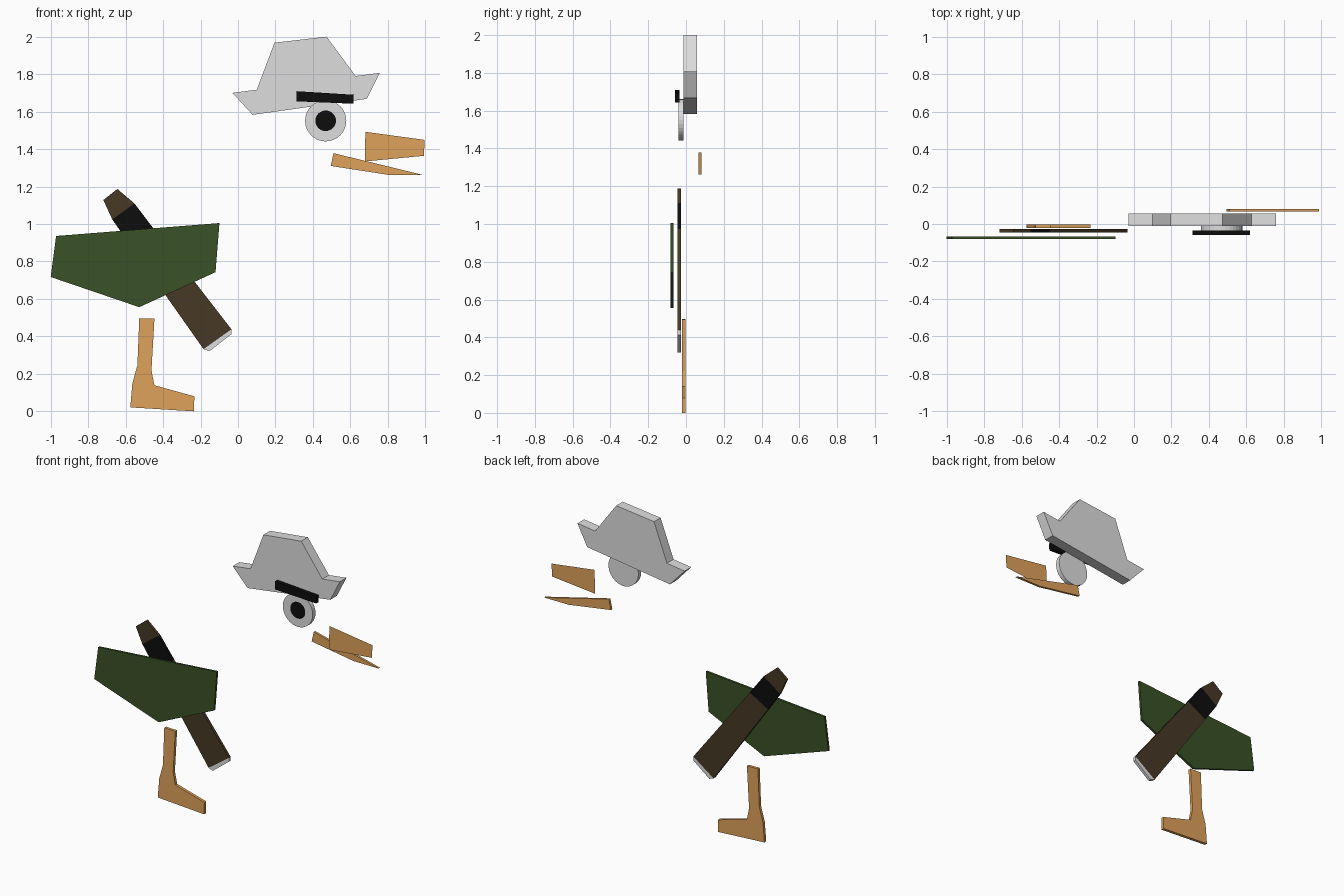
import bpy, bmesh, math

if "Cube" in bpy.data.objects:
    bpy.data.objects.remove(bpy.data.objects["Cube"])


def material(name, rgb):
    m = bpy.data.materials.new(name)
    m.diffuse_color = (*rgb, 1)
    m.use_nodes = True
    m.node_tree.nodes["Principled BSDF"].inputs["Base Color"].default_value = m.diffuse_color
    return m


GREY = material("light grey", (0.73, 0.73, 0.73))
ORANGE = material("orange tan", (0.738, 0.361, 0.105))
GREEN = material("dark green", (0.042, 0.084, 0.020))
BROWN = material("dark brown", (0.063, 0.040, 0.019))
BLACK = material("black", (0.004, 0.004, 0.004))


def finish(name, bm, mats):
    bmesh.ops.recalc_face_normals(bm, faces=bm.faces)
    mesh = bpy.data.meshes.new(name)
    bm.to_mesh(mesh)
    bm.free()
    for m in mats:
        mesh.materials.append(m)
    ob = bpy.data.objects.new(name, mesh)
    bpy.context.collection.objects.link(ob)
    return ob


def slab(name, outline, front, back, mat):
    """Flat cut-out: an (x, z) outline given depth along y."""
    bm = bmesh.new()
    face = bm.faces.new([bm.verts.new((x, front, z)) for x, z in outline])
    ext = bmesh.ops.extrude_face_region(bm, geom=[face], use_keep_orig=True)
    for v in ext["geom"]:
        if isinstance(v, bmesh.types.BMVert):
            v.co.y = back
    return finish(name, bm, [mat])


# Hat and its band
slab("hat", [(-0.03, 1.70), (0.10, 1.717), (0.195, 1.968), (0.473, 2.0),
             (0.628, 1.79), (0.757, 1.807), (0.687, 1.668), (0.078, 1.583)],
     -0.012, 0.057, GREY)
slab("hat_band", [(0.313, 1.709), (0.618, 1.69), (0.616, 1.642), (0.313, 1.655)],
     -0.059, -0.035, BLACK)

# Beak: the upper half is a single sheet, the lower half a thin slab
bm = bmesh.new()
bm.faces.new([bm.verts.new((x, -0.012, z)) for x, z in
              [(0.677, 1.334), (0.992, 1.364), (0.997, 1.449), (0.68, 1.492)]])
bm.faces.ensure_lookup_table()
if bm.faces[0].normal.y > 0:
    bm.faces[0].normal_flip()
mesh = bpy.data.meshes.new("upper_beak")
bm.to_mesh(mesh)
bm.free()
mesh.materials.append(ORANGE)
bpy.context.collection.objects.link(bpy.data.objects.new("upper_beak", mesh))
slab("lower_beak", [(0.51, 1.378), (0.987, 1.262), (0.805, 1.262), (0.495, 1.31)],
     0.066, 0.081, ORANGE)

# Eye: a disc whose front face is inset for the pupil
bm = bmesh.new()
rings = []
for radius, y in ((0.11, -0.012), (0.11, -0.041), (0.055, -0.041)):
    rings.append([bm.verts.new((0.468 + radius * math.cos(a), y, 1.551 + radius * math.sin(a)))
                  for a in (math.tau * i / 32 for i in range(32))])
for r0, r1 in zip(rings, rings[1:]):
    for i in range(32):
        j = (i + 1) % 32
        bm.faces.new((r0[i], r0[j], r1[j], r1[i]))
bm.faces.new(rings[0])
bm.faces.new(rings[-1]).material_index = 1
finish("eye", bm, [GREY, BLACK])

# Body: one tapering strip split into coloured sections (left and right edge pairs)
edges = [((-0.719, 1.128), (-0.644, 1.187)), ((-0.671, 1.024), (-0.553, 1.110)),
         ((-0.583, 0.898), (-0.449, 0.973)), ((-0.184, 0.332), (-0.035, 0.438)),
         ((-0.152, 0.321), (-0.035, 0.412))]
names = ["body_tip", "body_collar", "body_main", "body_end"]
for name, mat, (l0, r0), (l1, r1) in zip(names, (BROWN, BLACK, BROWN, GREY), edges, edges[1:]):
    slab(name, [l0, r0, r1, l1], -0.046, -0.027, mat)

# Wing
slab("wing", [(-0.971, 0.936), (-0.099, 1.005), (-0.12, 0.743), (-0.527, 0.556), (-1.0, 0.717)],
     -0.081, -0.066, GREEN)

# Leg with foot
slab("leg", [(-0.527, 0.497), (-0.446, 0.495), (-0.462, 0.219), (-0.446, 0.139),
             (-0.233, 0.08), (-0.235, 0.0), (-0.575, 0.021), (-0.564, 0.15), (-0.537, 0.246)],
     -0.021, -0.002, ORANGE)
